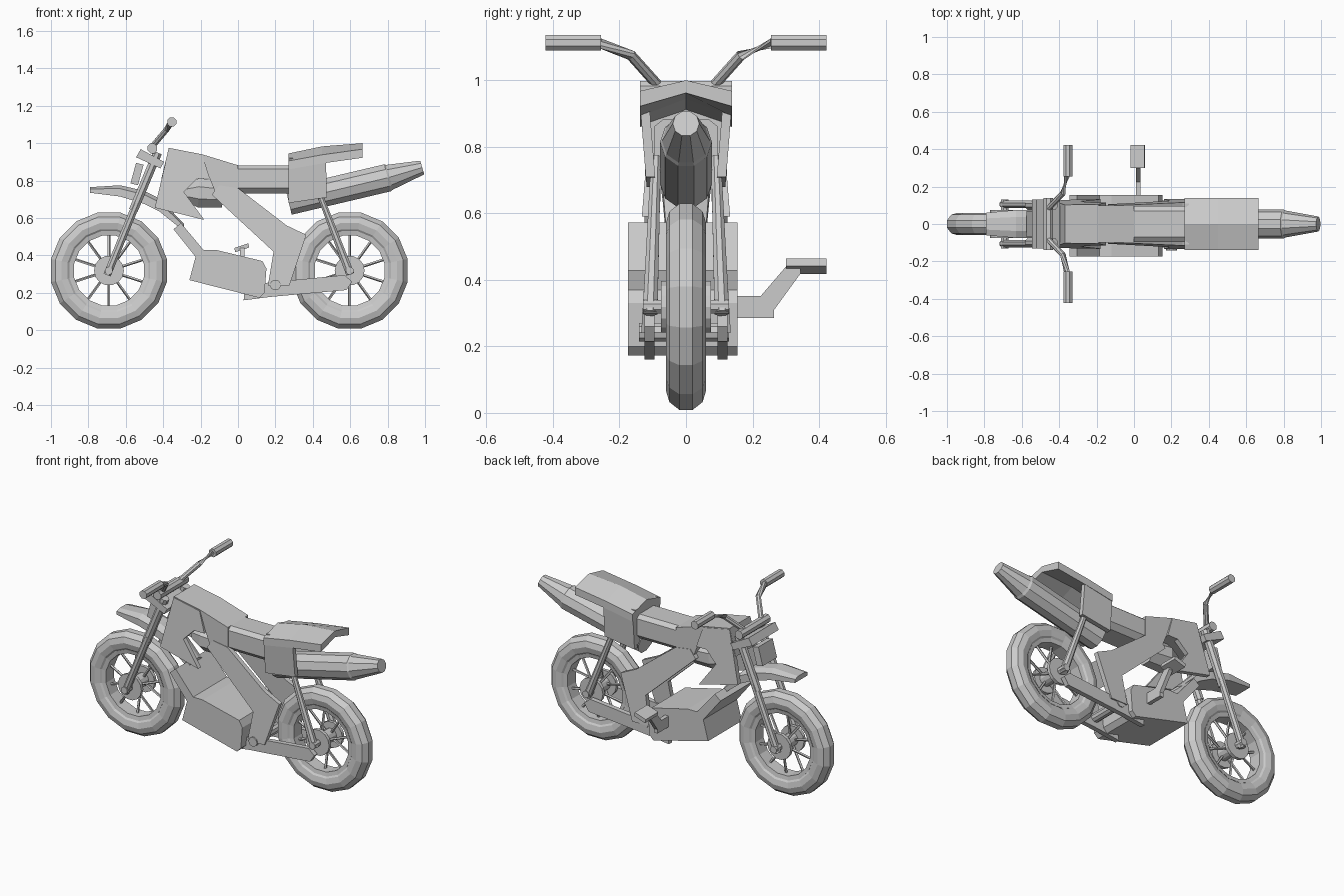
import bpy, bmesh
from math import sin, cos, pi
from mathutils import Vector


def loft(name, rings, closed=False):
    """Skin a list of equal-length point rings; cap the ends unless closed."""
    bm = bmesh.new()
    vs = [[bm.verts.new(p) for p in r] for r in rings]
    n, m = len(rings[0]), len(rings)
    for i in range(m if closed else m - 1):
        a, b = vs[i], vs[(i + 1) % m]
        for j in range(n):
            k = (j + 1) % n
            bm.faces.new((a[j], a[k], b[k], b[j]))
    if not closed:
        bm.faces.new(vs[0][::-1])
        bm.faces.new(vs[-1])
    bmesh.ops.recalc_face_normals(bm, faces=bm.faces)
    me = bpy.data.meshes.new(name)
    bm.to_mesh(me)
    bm.free()
    ob = bpy.data.objects.new(name, me)
    bpy.context.collection.objects.link(ob)
    return ob


def prism(name, pts, y0, y1, lean=0.0, zref=0.0):
    """Extrude an x-z outline along y; lean shifts y with height."""
    return loft(name, [[(x, y + lean * (z - zref), z) for x, z in pts] for y in (y0, y1)])


def pair(name, pts, y0, y1, lean=0.0, zref=0.0):
    for s, side in ((1, "left"), (-1, "right")):
        prism(f"{name}_{side}", pts, s * y0, s * y1, s * lean, zref)


def tube(name, path, radii, n=8):
    path = [Vector(p) for p in path]
    if not isinstance(radii, (list, tuple)):
        radii = [radii] * len(path)
    rings = []
    for i, p in enumerate(path):
        d = (path[min(i + 1, len(path) - 1)] - path[max(i - 1, 0)]).normalized()
        up = Vector((0, 1, 0)) if abs(d.y) < 0.9 else Vector((1, 0, 0))
        u = d.cross(up).normalized()
        v = d.cross(u)
        rings.append([p + radii[i] * (u * cos(t) + v * sin(t))
                      for t in (2 * pi * (j + 0.5) / n for j in range(n))])
    return loft(name, rings)


def ring(name, cx, cz, prof, n=16):
    """Revolve an (r, y) profile around a y-parallel axis."""
    return loft(name, [[(cx + r * cos(a), y, cz + r * sin(a)) for r, y in prof]
                       for a in (2 * pi * (i + 0.5) / n for i in range(n))], True)


# wheels
WZ = 0.319
for end, cx in (("front", -0.69), ("rear", 0.597)):
    half = [(0.205, 0.035), (0.225, 0.052), (0.258, 0.06), (0.292, 0.05), (0.316, 0.02)]
    ring(f"{end}_tyre", cx, WZ, half + [(r, -y) for r, y in half[::-1]])
    ring(f"{end}_rim", cx, WZ, [(0.19, 0.04), (0.215, 0.045), (0.215, -0.045), (0.19, -0.04)])
    tube(f"{end}_hub", [(cx, -0.06, WZ), (cx, 0.06, WZ)], 0.04, 12)
    tube(f"{end}_axle", [(cx, -0.13, WZ), (cx, 0.13, WZ)], 0.022, 8)
    for s in (-1, 1):
        tube(f"{end}_brake_disc", [(cx, s * 0.055, WZ), (cx, s * 0.075, WZ)], 0.08, 14)
    for i in range(10):
        a = 2 * pi * (i + 0.5) / 10
        s = 0.035 if i % 2 else -0.035
        tube(f"{end}_spoke", [(cx + 0.03 * cos(a), s, WZ + 0.03 * sin(a)),
                              (cx + 0.2 * cos(a), 0, WZ + 0.2 * sin(a))], 0.008, 5)

# forks, rear shocks, handlebars
for s in (-1, 1):
    tube("fork_lower", [(-0.70, s * 0.105, 0.295), (-0.54, s * 0.105, 0.685)], 0.022)
    tube("fork_upper", [(-0.56, s * 0.1, 0.64), (-0.43, s * 0.1, 0.95)], 0.026)
    tube("rear_shock", [(0.60, s * 0.108, 0.30), (0.42, s * 0.09, 0.77)], [0.024, 0.016])
    tube("handlebar", [(-0.46, s * 0.08, 0.98), (-0.38, s * 0.165, 1.075),
                       (-0.358, s * 0.26, 1.112)], 0.016)
    tube("hand_grip", [(-0.354, s * 0.255, 1.113), (-0.354, s * 0.423, 1.113)], 0.026)
tube("handlebar_centre", [(-0.458, -0.138, 0.972), (-0.458, 0.138, 0.972)], 0.028)

# fork clamp and front plate
prism("fork_clamp", [(-0.52, 0.968), (-0.395, 0.9), (-0.415, 0.865), (-0.545, 0.925)], -0.13, 0.13)
prism("front_plate", [(-0.545, 0.895), (-0.505, 0.885), (-0.535, 0.775), (-0.575, 0.785)], -0.07, 0.07)

# front fender: bevelled cross-section swept back to the engine
fender = []
for x, z, w, h in ((-0.79, 0.75, 0.06, 0.03), (-0.63, 0.745, 0.075, 0.06),
                   (-0.5, 0.71, 0.075, 0.07), (-0.42, 0.67, 0.07, 0.07), (-0.29, 0.55, 0.06, 0.04)):
    k = z + h / 2
    fender.append([(x, -w, z - h / 2), (x, -w, z + h * 0.2), (x, -w * 0.5, k),
                   (x, w * 0.5, k), (x, w, z + h * 0.2), (x, w, z - h / 2)])
loft("front_fender", fender)

# tank and side shrouds
prism("tank", [(-0.37, 0.975), (-0.19, 0.94), (0.0, 0.882), (0.0, 0.74), (-0.12, 0.735),
               (-0.15, 0.81), (-0.41, 0.81)], -0.1, 0.1)
pair("tank_shroud", [(-0.37, 0.97), (-0.19, 0.935), (-0.15, 0.81), (-0.22, 0.81),
                     (-0.29, 0.74), (-0.18, 0.59), (-0.445, 0.655)], 0.075, 0.104, -0.08, 0.95)

# engine intake seen through the shroud notch
tube("intake", [(-0.29, 0, 0.735), (-0.21, 0, 0.735), (-0.08, 0, 0.725)], [0.045, 0.085, 0.075])

# mid body under the seat
prof = [(-0.095, 0.76), (-0.065, 0.73), (0.065, 0.73), (0.095, 0.76),
        (0.095, 0.862), (0.07, 0.882), (-0.07, 0.882), (-0.095, 0.862)]
loft("mid_body", [[(x, y, z) for y, z in prof] for x in (-0.02, 0.3)])

# frame side plates
pair("frame_plate", [(-0.14, 0.725), (-0.1, 0.775), (0.0, 0.76), (0.26, 0.56), (0.365, 0.51),
                     (0.275, 0.24), (0.16, 0.24), (0.19, 0.42)], 0.075, 0.104, -0.06, 0.75)

# engine block with forward slab
prism("engine", [(-0.2, 0.43), (-0.12, 0.43), (0.13, 0.37), (0.152, 0.33), (0.142, 0.2),
                 (0.115, 0.173), (-0.26, 0.268), (-0.225, 0.4)], -0.175, 0.155)
prism("radiator", [(-0.345, 0.54), (-0.305, 0.573), (-0.185, 0.43), (-0.225, 0.39)], -0.175, 0.155)

# swing arms and pivot
pair("swing_arm", [(0.03, 0.16), (0.035, 0.21), (0.16, 0.255), (0.57, 0.295),
                   (0.61, 0.26), (0.58, 0.215), (0.17, 0.178)], 0.095, 0.125)
tube("swing_pivot", [(0.2, -0.142, 0.242), (0.2, 0.13, 0.242)], 0.029, 10)

# seat cover: peaked shell with short side skirts
seat = []
for x, zr, zs, zb in ((0.27, 0.945, 0.905, 0.86), (0.45, 0.983, 0.938, 0.892), (0.665, 1.0, 0.968, 0.922)):
    seat.append([(x, -0.138, zb), (x, -0.138, zs), (x, 0, zr), (x, 0.138, zs),
                 (x, 0.138, zb), (x, 0, zr - 0.038)])
loft("seat_cover", seat)
pair("seat_skirt", [(0.27, 0.90), (0.47, 0.92), (0.475, 0.71), (0.27, 0.68)], 0.108, 0.136, 0.08, 0.9)
prism("seat_front_wall", [(0.27, 0.92), (0.295, 0.92), (0.295, 0.7), (0.27, 0.7)], -0.11, 0.11)

# tail exhaust
tube("tail_exhaust", [(0.27, 0, 0.69), (0.80, 0, 0.815), (0.81, 0, 0.818), (0.985, 0, 0.87)],
     [0.078, 0.078, 0.072, 0.04], 10)

# kick pedal on the far side
lever = [(0.15, 0.285), (0.265, 0.285), (0.265, 0.31), (0.345, 0.42), (0.345, 0.445),
         (0.305, 0.445), (0.225, 0.352), (0.15, 0.352)]
loft("kick_lever", [[(x, y, z) for y, z in lever] for x in (0.01, 0.035)])
prism("kick_pedal", [(-0.02, 0.44), (0.055, 0.465), (0.06, 0.442), (-0.015, 0.417)], 0.3, 0.423)
